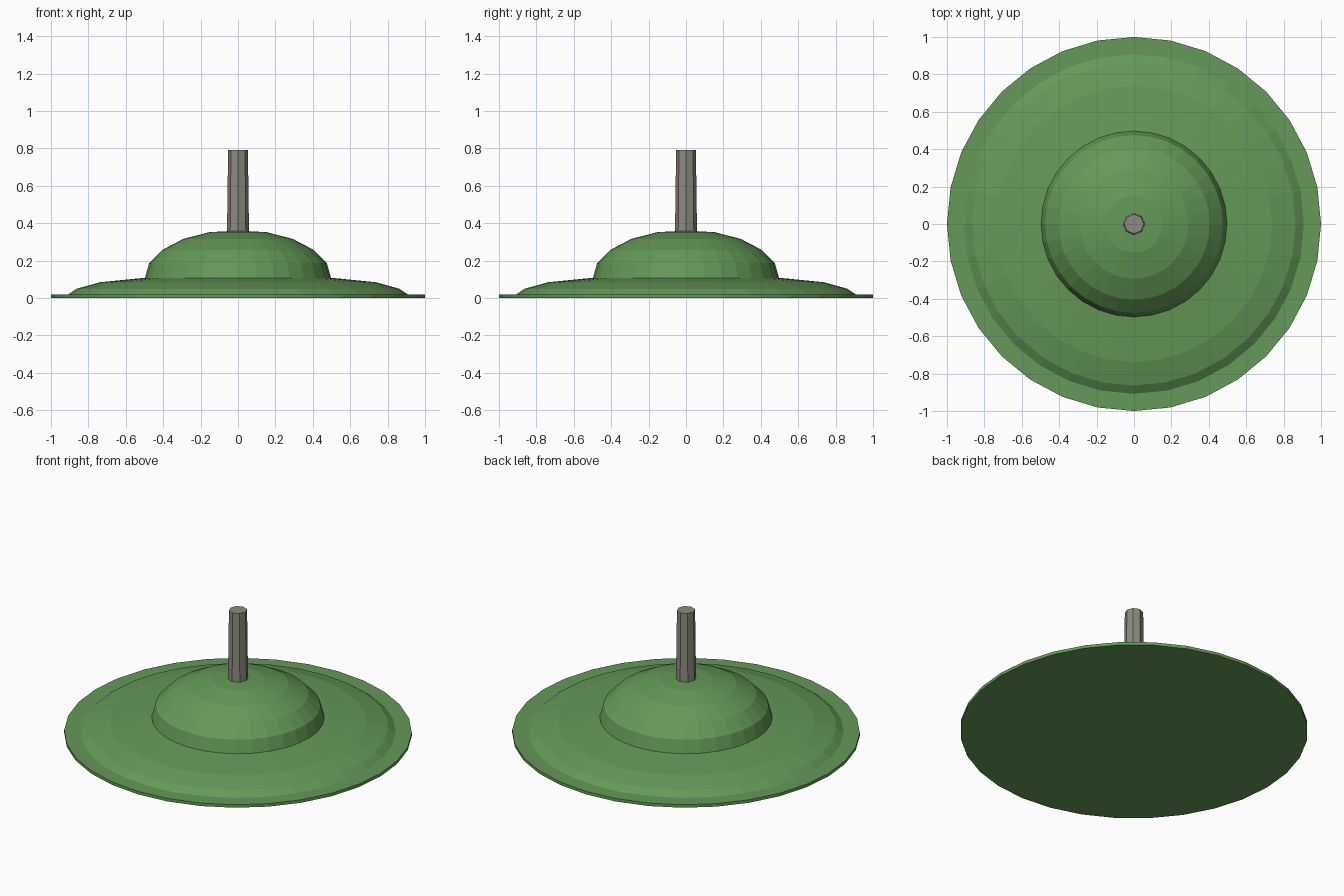
import bpy, bmesh, math

if "Cube" in bpy.data.objects:
    bpy.data.objects.remove(bpy.data.objects["Cube"])


def material(name, srgb):
    m = bpy.data.materials.new(name)
    m.diffuse_color = [((c / 255 + 0.055) / 1.055) ** 2.4 for c in srgb] + [1]
    m.use_nodes = True
    m.node_tree.nodes["Principled BSDF"].inputs["Base Color"].default_value = m.diffuse_color
    return m


def lathe(name, profile, sides, mat):
    """Revolve (radius, z) points around z; radius 0 gives a pole, open ends are capped."""
    bm = bmesh.new()
    rings = []
    for r, z in profile:
        n = sides if r > 0 else 1
        rings.append([bm.verts.new((r * math.cos(2 * math.pi * i / sides),
                                    r * math.sin(2 * math.pi * i / sides), z))
                      for i in range(n)])
    for a, b in zip(rings, rings[1:]):
        for i in range(sides):
            j = (i + 1) % sides
            if len(b) == 1:
                bm.faces.new((a[i], a[j], b[0]))
            else:
                bm.faces.new((a[i], a[j], b[j], b[i]))
    bm.faces.new(rings[0][::-1])
    if len(rings[-1]) > 1:
        bm.faces.new(rings[-1])
    me = bpy.data.meshes.new(name)
    bm.to_mesh(me)
    bm.free()
    me.materials.append(mat)
    ob = bpy.data.objects.new(name, me)
    bpy.context.collection.objects.link(ob)
    return ob


green = material("green", (101, 153, 88))
grey = material("warm grey", (142, 138, 128))

# flat rim, shallow lower shell and upper dome in one stepped body
lathe("domed_base", [(1.0, 0), (1.0, 0.019), (0.908, 0.019), (0.864, 0.049),
                     (0.738, 0.084), (0.497, 0.108), (0.475, 0.187),
                     (0.405, 0.257), (0.292, 0.316), (0.152, 0.352),
                     (0, 0.36)], 32, green)

# slightly tapered octagonal pin
lathe("centre_pin", [(0.059, 0.34), (0.053, 0.79)], 8, grey)
